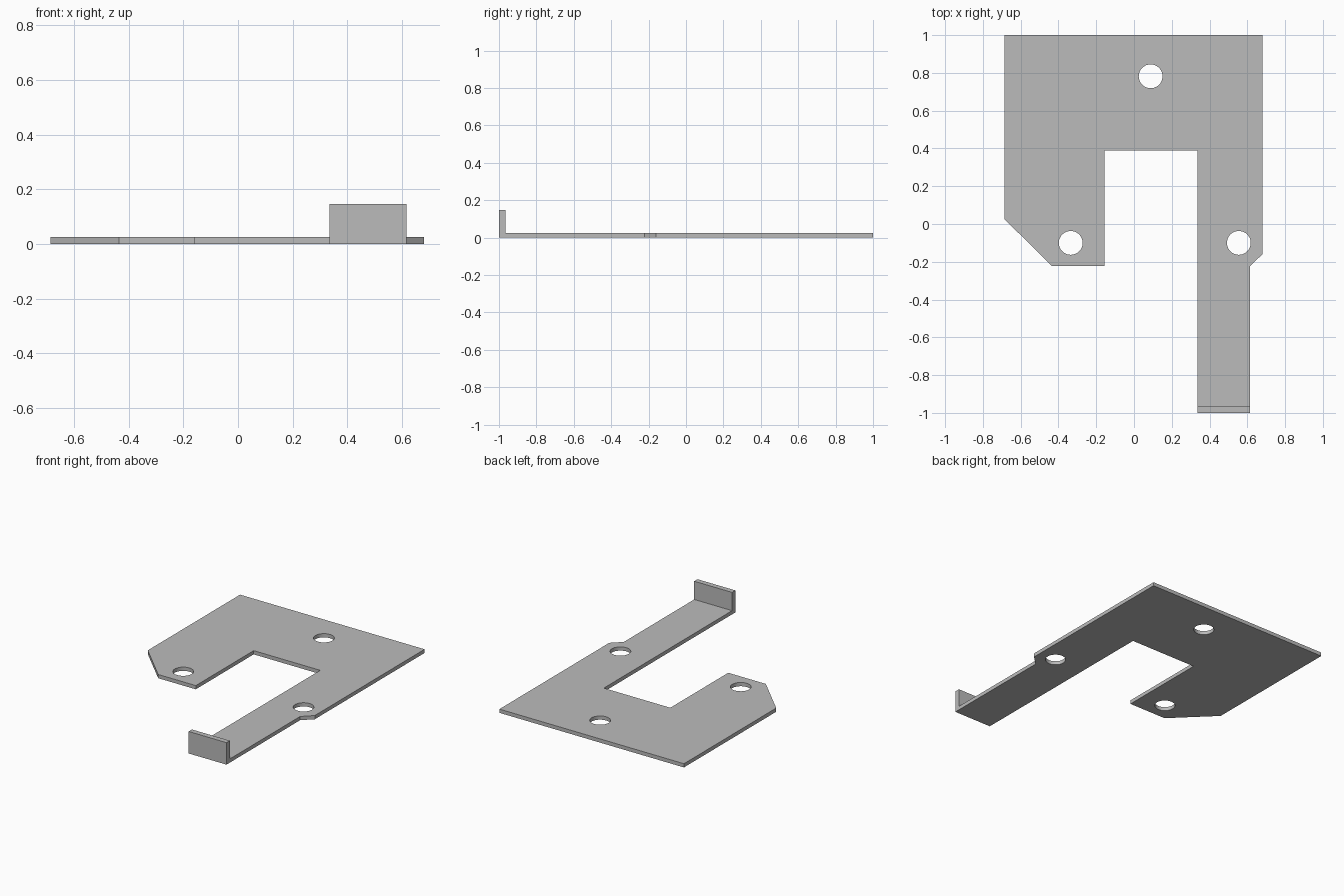
import bpy, bmesh, math

cube = bpy.data.objects.get("Cube")
if cube:
    bpy.data.objects.remove(cube, do_unlink=True)

THICK = 0.025
LIP_Y = -0.965       # inner face of the upturned lip
ARM = (0.335, 0.615)  # arm sides in x

grey = bpy.data.materials.new("plain_grey")
grey.use_nodes = True
colour = (0.5, 0.5, 0.5, 1)
grey.diffuse_color = colour
grey.node_tree.nodes["Principled BSDF"].inputs["Base Color"].default_value = colour


def add_object(name, bm):
    bmesh.ops.recalc_face_normals(bm, faces=bm.faces)
    mesh = bpy.data.meshes.new(name)
    bm.to_mesh(mesh)
    bm.free()
    mesh.materials.append(grey)
    obj = bpy.data.objects.new(name, mesh)
    bpy.context.collection.objects.link(obj)
    return obj


def add_loop(bm, points):
    verts = [bm.verts.new((x, y, 0)) for x, y in points]
    return [bm.edges.new((a, b)) for a, b in zip(verts, verts[1:] + verts[:1])]


def circle(cx, cy, radius=0.063, sides=48):
    steps = [2 * math.pi * i / sides for i in range(sides)]
    return [(cx + radius * math.cos(a), cy + radius * math.sin(a)) for a in steps]


# Flat bracket plate: outline with three round holes, filled and thickened
outline = [(-0.685, 1), (-0.685, 0.025), (-0.435, -0.222), (-0.157, -0.222),
           (-0.157, 0.39), (ARM[0], 0.39), (ARM[0], LIP_Y), (ARM[1], LIP_Y),
           (ARM[1], -0.222), (0.68, -0.16), (0.68, 1)]
holes = [(0.088, 0.782), (-0.335, -0.1), (0.555, -0.1)]

bm = bmesh.new()
edges = add_loop(bm, outline)
for centre in holes:
    edges += add_loop(bm, circle(*centre))
bmesh.ops.triangle_fill(bm, edges=edges, use_beauty=True, use_dissolve=False)
top = bmesh.ops.extrude_face_region(bm, geom=bm.faces[:])["geom"]
bmesh.ops.translate(bm, verts=[v for v in top if isinstance(v, bmesh.types.BMVert)],
                    vec=(0, 0, THICK))
plate = add_object("bracket_plate", bm)

# Upturned lip closing the end of the arm
bm = bmesh.new()
bmesh.ops.create_cube(bm, size=1)
bmesh.ops.scale(bm, verts=bm.verts, vec=(ARM[1] - ARM[0], 1 + LIP_Y, 0.147))
bmesh.ops.translate(bm, verts=bm.verts, vec=(sum(ARM) / 2, (LIP_Y - 1) / 2, 0.147 / 2))
add_object("end_lip", bm)

# Round the hole walls while keeping the sheet edges sharp
bpy.ops.object.select_all(action="DESELECT")
plate.select_set(True)
bpy.context.view_layer.objects.active = plate
bpy.ops.object.shade_smooth_by_angle(angle=math.radians(30))
